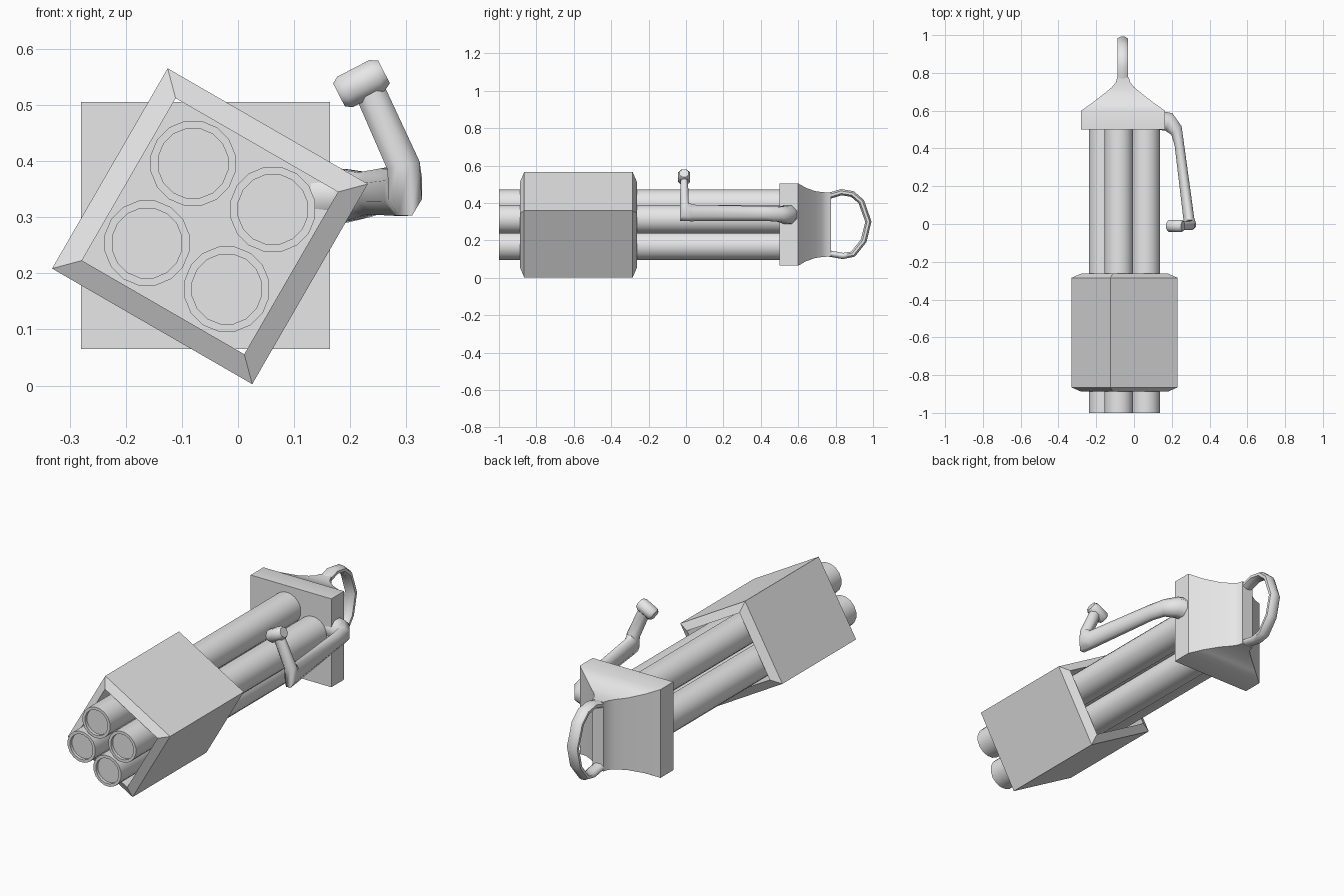
import bpy, bmesh, math
from mathutils import Vector

cube = bpy.data.objects.get("Cube")
if cube:
    bpy.data.objects.remove(cube, do_unlink=True)

gray = bpy.data.materials.new("plain_gray")
gray.use_nodes = True
gray.diffuse_color = (0.8, 0.8, 0.8, 1)
gray.node_tree.nodes["Principled BSDF"].inputs["Base Color"].default_value = (0.8, 0.8, 0.8, 1)


def loft(name, sections, n=8, closed=False, smooth=40):
    """Skin rings given as (centre, half axis a, half axis b); n=4 gives rectangles."""
    bm = bmesh.new()
    phase, scale = (math.pi / 4, math.sqrt(2)) if n == 4 else (math.pi / n, 1)
    rings = []
    for c, a, b in sections:
        ring = []
        for i in range(n):
            t = phase + 2 * math.pi * i / n
            p = Vector(c) + scale * (math.cos(t) * Vector(a) + math.sin(t) * Vector(b))
            ring.append(bm.verts.new(p))
        rings.append(ring)
    pairs = list(zip(rings, rings[1:]))
    if closed:
        pairs.append((rings[-1], rings[0]))
    else:
        bm.faces.new(rings[0])
        bm.faces.new(rings[-1])
    for r, s in pairs:
        for i in range(n):
            j = (i + 1) % n
            bm.faces.new((r[i], r[j], s[j], s[i]))
    bmesh.ops.recalc_face_normals(bm, faces=bm.faces)
    mesh = bpy.data.meshes.new(name)
    bm.to_mesh(mesh)
    bm.free()
    mesh.materials.append(gray)
    ob = bpy.data.objects.new(name, mesh)
    bpy.context.collection.objects.link(ob)
    if smooth:
        bpy.ops.object.select_all(action='DESELECT')
        ob.select_set(True)
        bpy.context.view_layer.objects.active = ob
        bpy.ops.object.shade_smooth_by_angle(angle=math.radians(smooth))
    return ob


CX, CZ = -0.05, 0.284          # axis of the barrel cluster
TILT = math.radians(15)


def along_y(profile, x, z, angle=0):
    """Rings across y from (y, radius) pairs."""
    c, s = math.cos(angle), math.sin(angle)
    return [((x, y, z), (r * c, 0, r * s), (-r * s, 0, r * c)) for y, r in profile]


# Four barrels with shallow recessed muzzles
for k in range(4):
    t = TILT + k * math.pi / 2
    loft(f"barrel_{k + 1}",
         along_y([(0.51, 0.077), (-1, 0.077), (-1, 0.063), (-0.985, 0.063)],
                 CX + 0.116 * math.cos(t), CZ + 0.116 * math.sin(t)), n=16)

# Open square sleeve with chamfered rims
loft("barrel_sleeve",
     along_y([(-0.865, 0.206), (-0.888, 0.167), (-0.262, 0.167), (-0.285, 0.206)],
             CX, CZ, math.radians(60)), n=4, closed=True, smooth=0)

# Rear housing narrowing to a vertical blade
housing = [(0.5, 0.222, 0.22), (0.6, 0.222, 0.22), (0.64, 0.165, 0.197), (0.69, 0.10, 0.179),
           (0.725, 0.058, 0.174), (0.75, 0.038, 0.172), (0.775, 0.031, 0.172)]
loft("rear_housing", [((-0.058, y, 0.285), (w, 0, 0), (0, 0, h)) for y, w, h in housing], n=4)

# Rear grip loop
loop = [(0.755, 0.435), (0.83, 0.458), (0.89, 0.448), (0.937, 0.408), (0.975, 0.3),
        (0.95, 0.198), (0.893, 0.127), (0.84, 0.117), (0.755, 0.132)]
sections = []
for i, (y, z) in enumerate(loop):
    (y0, z0), (y1, z1) = loop[max(i - 1, 0)], loop[min(i + 1, len(loop) - 1)]
    out = Vector((0, z0 - z1, y1 - y0)).normalized() * 0.018
    sections.append(((-0.06, y, z), (0.031, 0, 0), out))
loft("rear_grip", sections, smooth=60)

# Side arm: leaves the housing, runs forward, then bends up
loft("side_arm", [
    ((0.13, 0.55, 0.338), (0, 0.055, 0), (0, 0, 0.056)),
    ((0.185, 0.54, 0.338), (0.02, 0.05, 0), (0, 0, 0.052)),
    ((0.225, 0.495, 0.340), (0.029, 0.025, 0), (0, 0, 0.043)),
    ((0.240, 0.42, 0.344), (0.027, 0.005, 0), (0, 0, 0.042)),
    ((0.290, 0.03, 0.347), (0.031, 0.004, 0), (0, 0, 0.048)),
    ((0.298, -0.005, 0.352), (0.032, 0, 0), (0, 0.028, 0.053)),
    ((0.295, -0.008, 0.392), (0.031, 0, 0.008), (0, 0.025, 0)),
    ((0.235, -0.01, 0.525), (0.027, 0, 0.012), (0, 0.022, 0)),
], smooth=60)

# Tilted knob on top of the arm
axis, across = Vector((0.89, 0, 0.46)), Vector((-0.46, 0, 0.89))
loft("arm_knob", [(Vector((0.221, -0.01, 0.539)) + axis * d, (0, 0.035 * s, 0), across * 0.033 * s)
                  for d, s in ((-0.046, 0.75), (-0.034, 1), (0.03, 1), (0.044, 0.75))], smooth=45)
